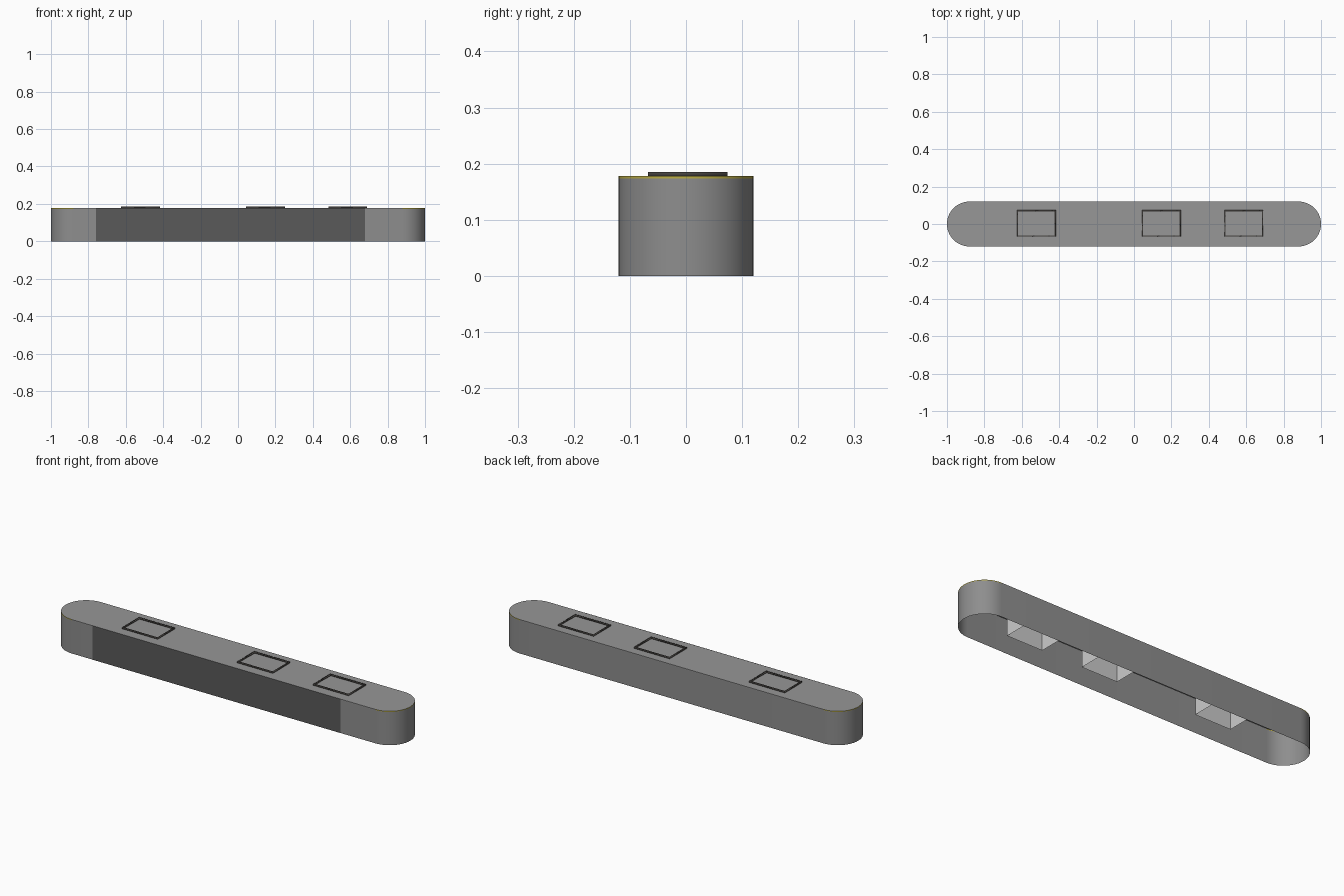
import bpy, bmesh, math

if "Cube" in bpy.data.objects:
    bpy.data.objects.remove(bpy.data.objects["Cube"])

LENGTH, WIDTH = 2.0, 0.24
RIM_Z, TOP_Z = 0.174, 0.178
R = WIDTH / 2
CX = LENGTH / 2 - R
SEG = 24


def stadium():
    """Outline of a bar with round ends, counter-clockwise."""
    pts = []
    for side, start in ((1, -math.pi / 2), (-1, math.pi / 2)):
        for i in range(SEG + 1):
            a = start + math.pi * i / SEG
            pts.append((side * CX + R * math.cos(a), R * math.sin(a)))
    return pts


def rectangle(x0, x1, y0, y1):
    return [(x0, y0), (x1, y0), (x1, y1), (x0, y1)]


def material(name, r, g, b):
    m = bpy.data.materials.new(name)
    m.diffuse_color = (r, g, b, 1)
    m.use_nodes = True
    m.node_tree.nodes["Principled BSDF"].inputs["Base Color"].default_value = m.diffuse_color
    return m


def band(name, outline, z0, z1, mats=(), cap=False, thickness=0):
    """Upright wall around an outline, with an optional top or thickness."""
    bm = bmesh.new()
    low = [bm.verts.new((x, y, z0)) for x, y in outline]
    high = [bm.verts.new((x, y, z1)) for x, y in outline]
    n = len(outline)
    for i in range(n):
        j = (i + 1) % n
        bm.faces.new((low[i], low[j], high[j], high[i]))
    if cap:
        bm.faces.new(high)
    mesh = bpy.data.meshes.new(name)
    bm.to_mesh(mesh)
    bm.free()
    for m in mats:
        mesh.materials.append(m)
    ob = bpy.data.objects.new(name, mesh)
    bpy.context.collection.objects.link(ob)
    bpy.ops.object.select_all(action='DESELECT')
    ob.select_set(True)
    bpy.context.view_layer.objects.active = ob
    bpy.ops.object.shade_smooth_by_angle(angle=math.radians(30))
    if thickness:
        solid = ob.modifiers.new("thickness", 'SOLIDIFY')
        solid.thickness = thickness
        solid.use_even_offset = True
    return ob


wall_grey = material("wall_grey", 0.27, 0.27, 0.27)
lid_grey = material("lid_grey", 0.31, 0.31, 0.31)
dark = material("dark_grey", 0.1, 0.1, 0.1)
frame_dark = material("frame_dark", 0.06, 0.055, 0.05)
yellow = material("yellow", 0.5, 0.42, 0.06)

# Hollow outer wall, open at the bottom
band("outer_wall", stadium(), 0, RIM_Z, [wall_grey])

# Flat lid with a thin rim, yellow only around the round ends
lid = band("lid", stadium(), RIM_Z, TOP_Z, [lid_grey, yellow], cap=True)
for f in lid.data.polygons:
    if abs(f.normal.z) < 0.5 and abs(f.center.x) > CX:
        f.material_index = 1

# Darker panel on the front wall
panel_mesh = bpy.data.meshes.new("front_panel")
y = -R - 0.0006
panel_mesh.from_pydata([(-0.76, y, 0), (0.68, y, 0), (0.68, y, TOP_Z), (-0.76, y, TOP_Z)],
                       [], [(0, 1, 2, 3)])
panel_mesh.materials.append(dark)
bpy.context.collection.objects.link(bpy.data.objects.new("front_panel", panel_mesh))

# Open sleeves under the lid, each with a raised dark frame above it
for i, (x0, x1) in enumerate(((-0.625, -0.418), (0.043, 0.25), (0.484, 0.69))):
    outline = rectangle(x0, x1, -0.068, 0.074)
    band(f"sleeve_{i + 1}", outline, 0.055, TOP_Z - 0.001)
    band(f"frame_{i + 1}", outline, TOP_Z - 0.001, 0.185, [frame_dark], thickness=0.006)
